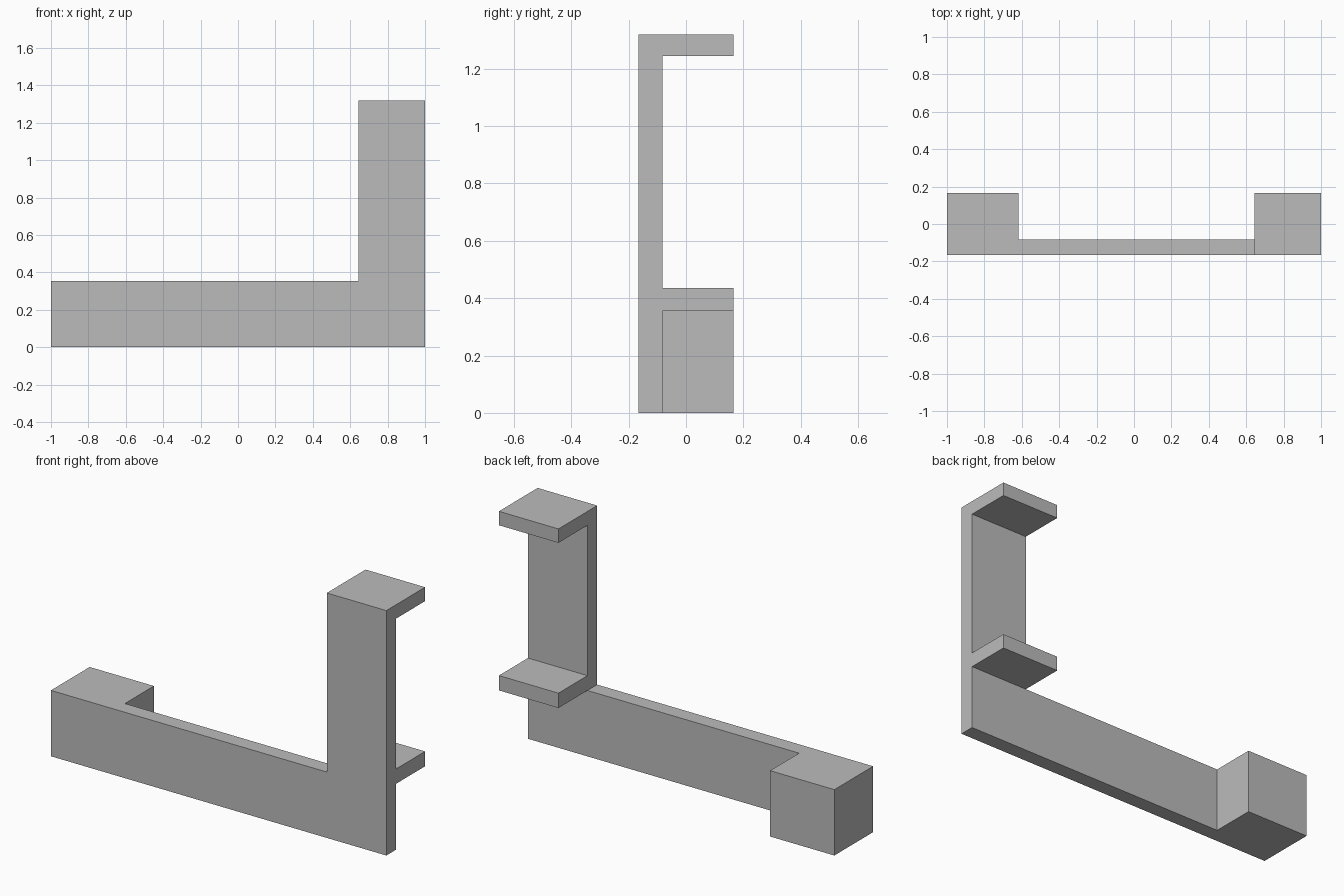
import bpy
import bmesh
from mathutils import Vector

cube = bpy.data.objects.get("Cube")
if cube:
    bpy.data.objects.remove(cube, do_unlink=True)

# Plain grey finish
grey = bpy.data.materials.new("plain_grey")
grey.use_nodes = True
colour = (0.5, 0.5, 0.5, 1)
grey.diffuse_color = colour
grey.node_tree.nodes["Principled BSDF"].inputs["Base Color"].default_value = colour

# Shared dimensions
FRONT, INNER, BACK = -0.165, -0.082, 0.165
LEFT, BLOCK, POST, RIGHT = -1.0, -0.617, 0.645, 1.0
BEAM_TOP, SHELF_TOP, CAP_BOTTOM, TOP = 0.355, 0.435, 1.245, 1.32


def extrude_profile(name, points, offset):
    """Make a solid by sweeping a closed outline along an offset."""
    bm = bmesh.new()
    face = bm.faces.new([bm.verts.new(p) for p in points])
    result = bmesh.ops.extrude_face_region(bm, geom=[face], use_keep_orig=True)
    moved = [v for v in result["geom"] if isinstance(v, bmesh.types.BMVert)]
    bmesh.ops.translate(bm, verts=moved, vec=Vector(offset))
    bmesh.ops.recalc_face_normals(bm, faces=bm.faces)
    mesh = bpy.data.meshes.new(name)
    bm.to_mesh(mesh)
    bm.free()
    mesh.materials.append(grey)
    obj = bpy.data.objects.new(name, mesh)
    bpy.context.collection.objects.link(obj)
    return obj


# Long low beam with a solid block at its end
beam_outline = [(LEFT, FRONT), (POST, FRONT), (POST, INNER),
                (BLOCK, INNER), (BLOCK, BACK), (LEFT, BACK)]
extrude_profile("beam_with_end_block",
                [(x, y, 0) for x, y in beam_outline], (0, 0, BEAM_TOP))

# Upright post with a lower shelf and a top shelf
post_outline = [(FRONT, 0), (INNER, 0),
                (INNER, BEAM_TOP), (BACK, BEAM_TOP),
                (BACK, SHELF_TOP), (INNER, SHELF_TOP),
                (INNER, CAP_BOTTOM), (BACK, CAP_BOTTOM),
                (BACK, TOP), (FRONT, TOP)]
extrude_profile("post_with_shelves",
                [(POST, y, z) for y, z in post_outline], (RIGHT - POST, 0, 0))
